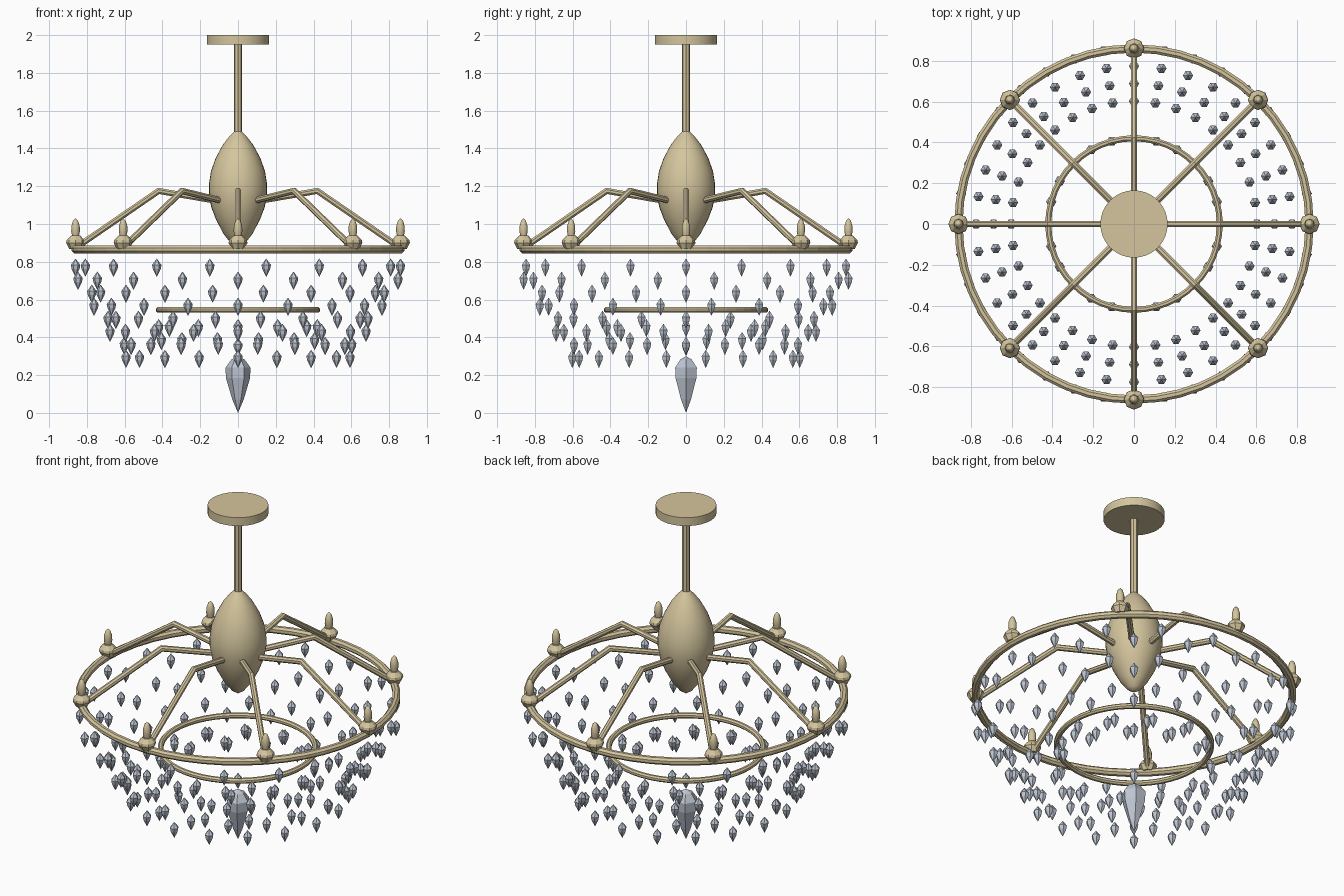
import bpy, bmesh, math
from mathutils import Vector

if "Cube" in bpy.data.objects:
    bpy.data.objects.remove(bpy.data.objects["Cube"])

TAU = 2 * math.pi


def material(name, rgb):
    m = bpy.data.materials.new(name)
    m.diffuse_color = (*rgb, 1)
    m.use_nodes = True
    m.node_tree.nodes["Principled BSDF"].inputs["Base Color"].default_value = m.diffuse_color
    return m


BRASS = material("brass", (0.66, 0.56, 0.34))
GLASS = material("crystal", (0.52, 0.57, 0.65))


def finish(name, bm, mat, smooth=None):
    bmesh.ops.recalc_face_normals(bm, faces=bm.faces[:])
    me = bpy.data.meshes.new(name)
    bm.to_mesh(me)
    bm.free()
    me.materials.append(mat)
    ob = bpy.data.objects.new(name, me)
    bpy.context.collection.objects.link(ob)
    if smooth:
        bpy.ops.object.select_all(action='DESELECT')
        ob.select_set(True)
        bpy.context.view_layer.objects.active = ob
        bpy.ops.object.shade_smooth_by_angle(angle=math.radians(smooth))
    return ob


def lathe(bm, profile, sides, at=(0, 0, 0)):
    """Revolve (radius, z) points round a vertical axis; radius 0 makes a tip."""
    at, rows = Vector(at), []
    for r, z in profile:
        n = sides if r else 1
        rows.append([bm.verts.new(at + Vector((r * math.cos(TAU * i / sides),
                                               r * math.sin(TAU * i / sides), z))) for i in range(n)])
    for a, b in zip(rows, rows[1:]):
        for i in range(sides):
            j = (i + 1) % sides
            loop = [a[i % len(a)], a[j % len(a)], b[j % len(b)], b[i % len(b)]]
            bm.faces.new(list(dict.fromkeys(loop)))
    for row in (rows[0], rows[-1]):
        if len(row) > 1:
            bm.faces.new(row)


def turned(name, profile, sides, smooth=None, mat=BRASS):
    bm = bmesh.new()
    lathe(bm, profile, sides)
    return finish(name, bm, mat, smooth)


def torus(name, major, minor, z, segs=48, sides=8):
    bm = bmesh.new()
    rows = []
    for i in range(segs):
        a = TAU * i / segs
        row = []
        for k in range(sides):
            t = TAU * (k + 0.5) / sides
            r = major + minor * math.cos(t)
            row.append(bm.verts.new((r * math.cos(a), r * math.sin(a), z + minor * math.sin(t))))
        rows.append(row)
    for i in range(segs):
        a, b = rows[i], rows[(i + 1) % segs]
        for k in range(sides):
            j = (k + 1) % sides
            bm.faces.new((a[k], a[j], b[j], b[k]))
    return finish(name, bm, BRASS)


def arm(name, angle, path, rad, sides=8):
    """Mitred tube along (radius, z) points, turned to the given angle."""
    bm = bmesh.new()
    pts = [Vector(p) for p in path]
    side = Vector((-math.sin(angle), math.cos(angle), 0))
    rows = []
    for i, p in enumerate(pts):
        d0 = (p - pts[i - 1]).normalized() if i else (pts[1] - p).normalized()
        d1 = (pts[i + 1] - p).normalized() if i < len(pts) - 1 else d0
        d = (d0 + d1).normalized()
        n = Vector((-d.y, d.x)) / d.dot(d0)
        row = []
        for k in range(sides):
            t = TAU * (k + 0.5) / sides
            q = p + n * rad * math.cos(t)
            row.append(bm.verts.new(Vector((q.x * math.cos(angle), q.x * math.sin(angle), q.y))
                                    + side * rad * math.sin(t)))
        rows.append(row)
    for a, b in zip(rows, rows[1:]):
        for k in range(sides):
            j = (k + 1) % sides
            bm.faces.new((a[k], a[j], b[j], b[k]))
    bm.faces.new(rows[0])
    bm.faces.new(rows[-1])
    return finish(name, bm, BRASS)


# Ceiling plate, rod and central body
turned("ceiling_plate", [(0.165, 1.95), (0.165, 2.0)], 32, 30)
turned("rod", [(0.022, 1.46), (0.022, 1.96)], 8)
turned("body", [(0, 0.872), (0.035, 0.895), (0.075, 0.945), (0.115, 1.02), (0.142, 1.09),
                (0.154, 1.16), (0.154, 1.21), (0.143, 1.28), (0.118, 1.35), (0.08, 1.42),
                (0.045, 1.465), (0.02, 1.49)], 32, 40)

# Rings
torus("outer_ring", 0.86, 0.022, 0.865)
torus("inner_ring", 0.42, 0.016, 0.545)

# Eight bent arms, each with a cup and a bulb
for i in range(8):
    a = TAU * i / 8
    arm(f"arm_{i}", a, [(0.10, 1.12), (0.42, 1.175), (0.85, 0.88)], 0.017)
    at = (0.86 * math.cos(a), 0.86 * math.sin(a), 0)
    bm = bmesh.new()
    lathe(bm, [(0.033, 0.868), (0.05, 0.9), (0.047, 0.915), (0.025, 0.938)], 8, at)
    finish(f"cup_{i}", bm, BRASS)
    bm = bmesh.new()
    lathe(bm, [(0.016, 0.93), (0.023, 0.96), (0.022, 0.99), (0.013, 1.018), (0, 1.03)], 10, at)
    finish(f"bulb_{i}", bm, BRASS, 50)

# Hanging crystals: staggered rows of six-sided drops
DROP = [(0, 0.047), (0.025, 0.013), (0.021, -0.008), (0, -0.05)]


def crystal_row(name, count, radius, z, offset):
    bm = bmesh.new()
    for i in range(count):
        a = TAU * (i + offset) / count
        lathe(bm, DROP, 6, (radius * math.cos(a), radius * math.sin(a), z))
    finish(name, bm, GLASS)


for k in range(8):
    crystal_row(f"outer_crystals_{k}", 18, 0.86 - 0.086 * (k // 2), 0.77 - 0.069 * k, 0.5 * (k % 2))
for k in range(2):
    crystal_row(f"inner_crystals_{k}", 12, 0.42, 0.45 - 0.069 * k, 0.5 * k)

# Centre drop and large pendant
crystal_row("centre_crystal", 1, 0, 0.35, 0)
turned("pendant", [(0, 0.30), (0.035, 0.283), (0.066, 0.24), (0.064, 0.185), (0.03, 0.07), (0, 0.0)],
       6, None, GLASS)
